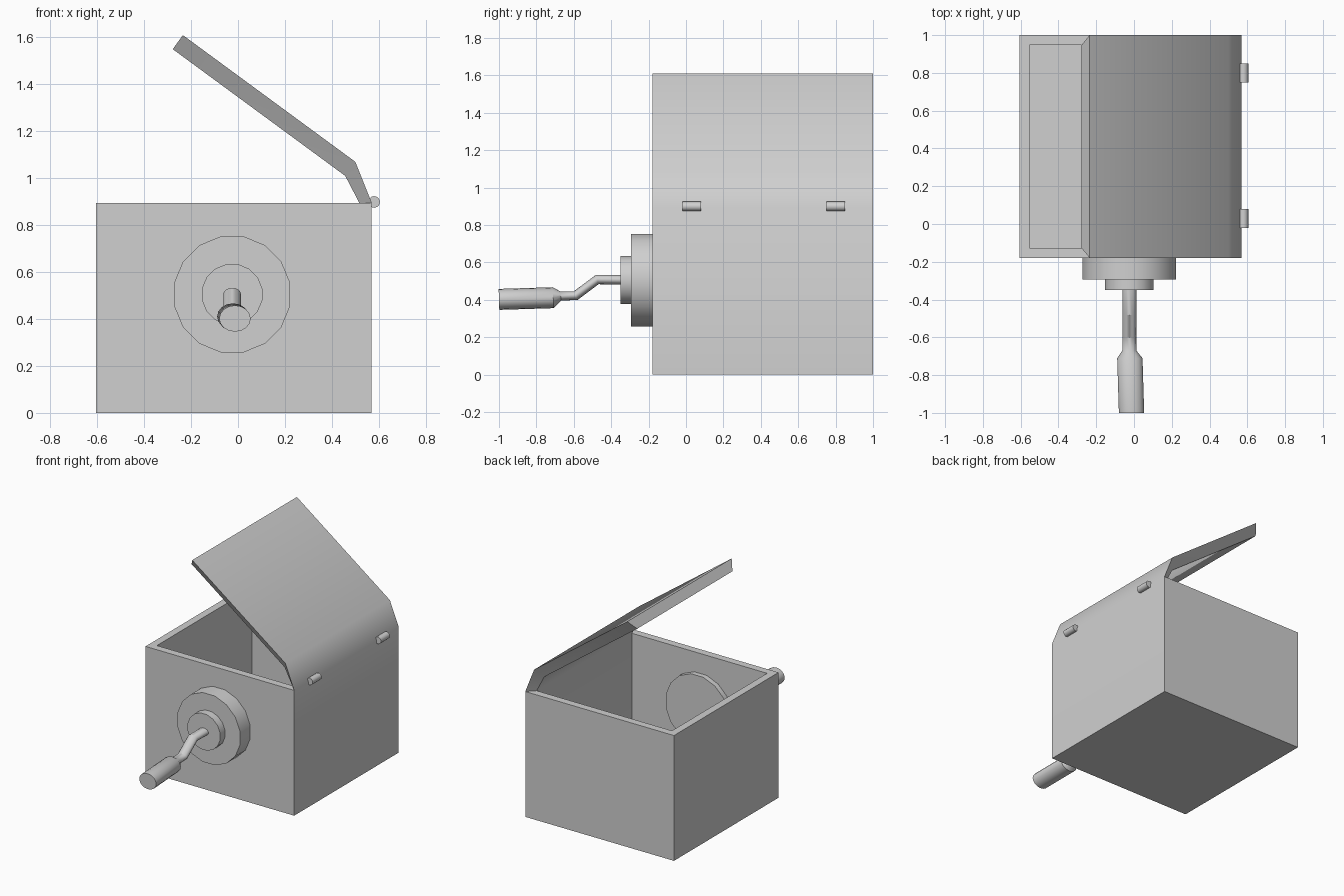
import bpy, bmesh, math
from mathutils import Vector

if "Cube" in bpy.data.objects:
    bpy.data.objects.remove(bpy.data.objects["Cube"])

GREY = (0.63, 0.63, 0.63, 1)
grey = bpy.data.materials.new("light_grey")
grey.use_nodes = True
grey.diffuse_color = GREY
grey.node_tree.nodes["Principled BSDF"].inputs["Base Color"].default_value = GREY


def finish(bm, name):
    bmesh.ops.recalc_face_normals(bm, faces=bm.faces)
    mesh = bpy.data.meshes.new(name)
    bm.to_mesh(mesh)
    bm.free()
    obj = bpy.data.objects.new(name, mesh)
    bpy.context.collection.objects.link(obj)
    mesh.materials.append(grey)
    bpy.ops.object.select_all(action='DESELECT')
    obj.select_set(True)
    bpy.context.view_layer.objects.active = obj
    bpy.ops.object.shade_smooth_by_angle(angle=math.radians(35))
    return obj


def loft(name, stations, sides=16, turn=0.0):
    """Elliptical tube along y; each station is (centre, half width, half height)."""
    bm = bmesh.new()
    rings = []
    for i, (c, w, h) in enumerate(stations):
        before = Vector(stations[max(i - 1, 0)][0])
        after = Vector(stations[min(i + 1, len(stations) - 1)][0])
        along = (after - before).normalized()
        up = Vector((1, 0, 0)).cross(along).normalized()
        ring = []
        for k in range(sides):
            a = math.tau * (k + turn) / sides
            ring.append(bm.verts.new(Vector(c) + Vector((w * math.cos(a), 0, 0)) + up * h * math.sin(a)))
        rings.append(ring)
    for lo, hi in zip(rings, rings[1:]):
        for k in range(sides):
            n = (k + 1) % sides
            bm.faces.new((lo[k], lo[n], hi[n], hi[k]))
    bm.faces.new(rings[0])
    bm.faces.new(rings[-1])
    return finish(bm, name)


def disc(name, x, z, y0, y1, radius, sides=16, turn=0.0):
    return loft(name, [((x, y0, z), radius, radius), ((x, y1, z), radius, radius)], sides, turn)


# Open box whose right-hand rim is extruded into the bent lid
LEFT, RIGHT, FRONT, BACK, TOP, WALL = -0.605, 0.57, -0.18, 1.0, 0.895, 0.075
bm = bmesh.new()
bmesh.ops.create_cube(bm, size=1)
for v in bm.verts:
    v.co = ((LEFT + RIGHT) / 2 + v.co.x * (RIGHT - LEFT),
            (FRONT + BACK) / 2 + v.co.y * (BACK - FRONT),
            (v.co.z + 0.5) * TOP)
opening = max(bm.faces, key=lambda f: f.calc_center_median().z)
rim = bmesh.ops.inset_region(bm, faces=[opening], thickness=WALL)["faces"]


def extrude(face):
    new = bmesh.ops.extrude_discrete_faces(bm, faces=[face])["faces"][0]
    return new


lid_face = max(rim, key=lambda f: f.calc_center_median().x)
cavity = extrude(opening)
for v in cavity.verts:
    v.co.z = WALL
for outer, inner in (((0.50, 1.07), (0.457, 1.01)), ((-0.235, 1.61), (-0.278, 1.55))):
    lid_face = extrude(lid_face)
    for v in lid_face.verts:
        on_edge = v.co.y < FRONT + WALL / 2 or v.co.y > BACK - WALL / 2
        v.co.x, v.co.z = outer if on_edge else inner
finish(bm, "box_with_lid")

# Round crank mounts on the front wall; the large one shows inside
CX, CZ = -0.025, 0.505
disc("crank_mount_large", CX, CZ, -0.295, -0.09, 0.252, turn=0.5)
disc("crank_mount_small", CX, CZ, -0.35, -0.28, 0.131, turn=0.5)

# Bent crank arm flaring into the grip
loft("crank_handle", [
    ((CX, -0.30, 0.506), 0.037, 0.026),
    ((CX, -0.475, 0.508), 0.037, 0.026),
    ((CX, -0.59, 0.422), 0.037, 0.025),
    ((CX, -0.67, 0.42), 0.037, 0.025),
    ((-0.022, -0.71, 0.411), 0.067, 0.056),
    ((-0.013, -1.0, 0.402), 0.067, 0.056),
])

# Hinge pins
for label, y in (("front", -0.02), ("back", 0.75)):
    disc(label + "_hinge_pin", 0.58, 0.899, y, y + 0.1, 0.025, 12)
